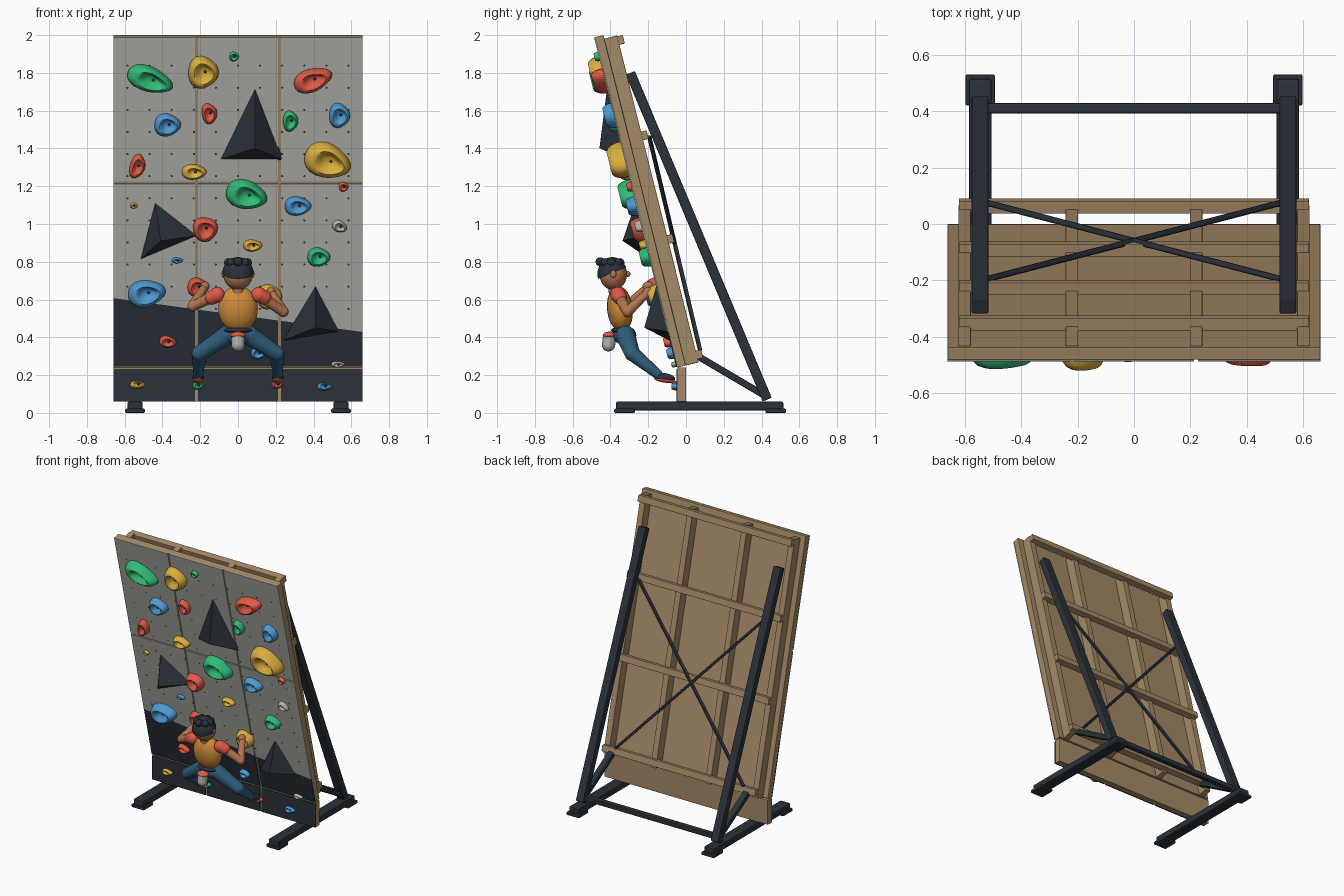
import bpy, bmesh, math
from math import sin, cos, pi, radians
from mathutils import Matrix, Vector

cube = bpy.data.objects.get("Cube")
if cube:
    bpy.data.objects.remove(cube, do_unlink=True)


# Materials
def make_mat(name, code):
    srgb = [int(code[i:i + 2], 16) / 255 for i in (0, 2, 4)]
    col = [c / 12.92 if c < .04 else ((c + .055) / 1.055) ** 2.4 for c in srgb] + [1]
    m = bpy.data.materials.new(name)
    m.use_nodes = True
    m.diffuse_color = col
    m.node_tree.nodes["Principled BSDF"].inputs["Base Color"].default_value = col
    return m


PALETTE = dict(panel_grey="B2B4AD", slate="2B323A", wood="A58A66", green="30BC76",
               yellow="DBAF3E", red="E05A45", blue="4E9AD2", skin="B5754F",
               shirt_orange="D08C38", trouser_blue="30607C")
MAT = {k: make_mat(k, v) for k, v in PALETTE.items()}


# Helpers
def finish(name, bm, *mats, smooth=False, bevel=0):
    bmesh.ops.recalc_face_normals(bm, faces=bm.faces)
    me = bpy.data.meshes.new(name)
    bm.to_mesh(me)
    bm.free()
    for m in mats:
        me.materials.append(MAT[m])
    if smooth:
        me.polygons.foreach_set("use_smooth", [True] * len(me.polygons))
        me.set_sharp_from_angle(angle=radians(50))
    ob = bpy.data.objects.new(name, me)
    bpy.context.scene.collection.objects.link(ob)
    if bevel:
        mod = ob.modifiers.new("edge", "BEVEL")
        mod.width, mod.segments = bevel, 2
    return ob


def add_box(bm, lo, hi, mat=Matrix()):
    lo, hi = Vector(lo), Vector(hi)
    m = mat @ Matrix.Translation((lo + hi) / 2) @ Matrix.Diagonal((*(hi - lo), 1))
    return bmesh.ops.create_cube(bm, size=1, matrix=m)


def box(name, lo, hi, col, mat=Matrix(), bevel=.003):
    bm = bmesh.new()
    add_box(bm, lo, hi, mat)
    return finish(name, bm, col, bevel=bevel)


def between(a, b):
    a, b = Vector(a), Vector(b)
    turn = (b - a).to_track_quat("Z", "Y").to_matrix().to_4x4()
    return Matrix.Translation((a + b) / 2) @ turn, (b - a).length


def beam(name, a, b, w, d, col="slate"):
    m, n = between(a, b)
    return box(name, (-w / 2, -d / 2, -n / 2), (w / 2, d / 2, n / 2), col, m, .006)


def ball(name, at, radii, col, tilt=0):
    bm = bmesh.new()
    m = Matrix.Translation(at) @ Matrix.Rotation(radians(tilt), 4, "X") @ Matrix.Diagonal((*radii, 1))
    bmesh.ops.create_uvsphere(bm, u_segments=20, v_segments=12, radius=1, matrix=m)
    return finish(name, bm, col, smooth=True)


def limb(name, a, b, r1, r2, col):
    bm = bmesh.new()
    m, n = between(a, b)
    bmesh.ops.create_cone(bm, segments=16, radius1=r1, radius2=r2, depth=n, matrix=m)
    for p, r in ((a, r1), (b, r2)):
        bmesh.ops.create_uvsphere(bm, u_segments=16, v_segments=10, radius=r, matrix=Matrix.Translation(p))
    return finish(name, bm, col, smooth=True)


# Wall space: origin on the hinge line, -y out of the face, z up the slope
LEAN = radians(14)
HINGE = .24
BASE = Matrix.Translation((0, -.045, HINGE))
WALL = BASE @ Matrix.Rotation(LEAN, 4, "X")
LENGTH = 1.803


def on_wall(x, z):
    """Frame on the climbing face at a given x and height."""
    if z < HINGE:
        return BASE @ Matrix.Translation((x, 0, z - HINGE))
    return WALL @ Matrix.Translation((x, 0, (z - HINGE) / cos(LEAN)))


# Plywood and timber framing
box("wall_board", (-.66, 0, 0), (.66, .045, LENGTH), "wood", WALL)
box("kick_board", (-.66, 0, .06 - HINGE), (.66, .045, 0), "wood", BASE)
for i, x in enumerate((-.6, -.22, .22, .6)):
    box(f"stud_{i}", (x - .022, .045, 0), (x + .022, .115, LENGTH - .02), "wood", WALL)
for i, u in enumerate((.04, .67, 1.235, 1.755)):
    box(f"rail_{i}", (-.62, .1, u - .023), (.62, .145, u + .023), "wood", WALL)

# Painted facing tiles with gaps, split along a slanted paint line
GAP, SEAM = .007, 1.01
SLOPE, LEVEL = -.14, .288
EDGES = (-.66 - GAP, -.22, .22, .66 + GAP)
bm = bmesh.new()
for x0, x1 in zip(EDGES, EDGES[1:]):
    for u0, u1 in ((0, SEAM), (SEAM, LENGTH + GAP)):
        add_box(bm, (x0 + GAP, -.006, u0 + GAP), (x1 - GAP, 0, u1 - GAP))
bmesh.ops.bisect_plane(bm, geom=bm.verts[:] + bm.edges[:] + bm.faces[:],
                       plane_co=(0, 0, LEVEL), plane_no=(-SLOPE, 0, 1))
for f in bm.faces:
    c = f.calc_center_median()
    f.material_index = int(c.z < LEVEL + SLOPE * c.x)
finish("facing_tiles", bm, "panel_grey", "slate").matrix_world = WALL
for i, (x0, x1) in enumerate(zip(EDGES, EDGES[1:])):
    box(f"kick_tile_{i}", (x0 + GAP, -.006, .06 - HINGE), (x1 - GAP, 0, -GAP), "slate", BASE, 0)

# Grid of bolt holes
bm = bmesh.new()
STEP = .117
for i in range(11):
    for k in range(14):
        m = on_wall((i - 5) * STEP, 1.84 - k * STEP) @ Matrix.Translation((0, -.007, 0))
        bmesh.ops.create_circle(bm, cap_ends=True, segments=8, radius=.006,
                                matrix=m @ Matrix.Rotation(pi / 2, 4, "X"))
finish("bolt_holes", bm, "slate")

# Climbing holds: egg outline lofted up to a rim and down into a pocket
PROFILE = ((1, 0), (1, .3), (.93, .65), (.8, .9), (.66, 1), (.54, .93), (.42, .7), (.25, .55))


def hold(name, x, z, w, h, tilt, col):
    bm = bmesh.new()
    depth = .012 + .36 * math.sqrt(w * h)
    m = on_wall(x, z) @ Matrix.Rotation(radians(-tilt), 4, "Y")
    rings, n = [], 24
    for r, t in PROFILE:
        ring = []
        for j in range(n):
            a = 2 * pi * j / n
            e = r * (1 + .1 * cos(a + 2.6) + .06 * cos(3 * a))
            shift = .1 * (1 - r)
            p = Vector((w / 2 * (e * cos(a) + shift), -t * depth, h / 2 * (e * sin(a) + shift)))
            ring.append(bm.verts.new(m @ p))
        rings.append(ring)
    for lo, hi in zip(rings, rings[1:]):
        for j in range(n):
            bm.faces.new((lo[j], lo[j - 1], hi[j - 1], hi[j]))
    bm.faces.new(rings[-1])
    finish(name, bm, col, smooth=True)
    ball(name + "_bolt", m @ Vector((.04 * w, -.56 * depth, .04 * h)), [.007] * 3, "slate")


HOLDS = dict(
    green=((-.46, 1.77, .25, .13, -20), (-.02, 1.89, .05, .05, 0), (.28, 1.55, .08, .11, 0),
           (.05, 1.16, .22, .15, -15), (.43, .83, .12, .1, 0), (-.21, .145, .06, .04, 0)),
    yellow=((-.18, 1.81, .16, .17, 0), (-.23, 1.28, .13, .08, 0), (.48, 1.34, .25, .18, -20),
            (-.55, 1.1, .04, .03, 0), (.08, .89, .1, .06, 0), (.17, .62, .13, .13, 0),
            (-.53, .15, .08, .04, 0)),
    red=((.4, 1.77, .21, .12, 20), (-.15, 1.59, .08, .11, 10), (-.53, 1.31, .08, .13, -15),
         (-.17, .98, .13, .13, 20), (.56, 1.2, .05, .05, 0), (-.21, .67, .11, .1, 0),
         (-.37, .38, .09, .06, -10), (.21, .15, .06, .04, 0)),
    blue=((-.37, 1.53, .14, .12, 0), (.54, 1.58, .11, .13, 0), (.32, 1.1, .14, .1, 0),
          (-.32, .81, .06, .03, 0), (-.48, .64, .2, .14, 10), (.11, .32, .08, .06, 0),
          (.46, .14, .08, .04, 0)),
    panel_grey=((.54, .99, .08, .06, -25), (.53, .26, .07, .03, 0)))
for col, group in HOLDS.items():
    for i, spec in enumerate(group):
        hold(f"{col}_hold_{i}", *spec, col)

# Pyramid volumes: three base corners and a raised apex
VOLUMES = (((.09, 1.73), (-.1, 1.34), (.24, 1.34), (.09, 1.43)),
           ((-.44, 1.12), (-.52, .81), (-.21, .94), (-.41, .94)),
           ((.41, .68), (.23, .38), (.54, .43), (.41, .48)))
for i, pts in enumerate(VOLUMES):
    bm = bmesh.new()
    vs = [bm.verts.new(on_wall(*p) @ Vector((0, -.12 if k == 3 else 0, 0))) for k, p in enumerate(pts)]
    for tri in ((0, 1, 2), (0, 1, 3), (1, 2, 3), (2, 0, 3)):
        bm.faces.new([vs[t] for t in tri])
    finish(f"volume_{i}", bm, "slate")

# Steel stand, both sides
for side, s in (("right", -1), ("left", 1)):
    x = s * .545
    box(f"{side}_foot_beam", (x - .04, -.37, .012), (x + .04, .515, .06), "slate", bevel=.008)
    for end, y in (("front", -.325), ("back", .475)):
        box(f"{side}_{end}_foot_pad", (x - .052, y - .055, 0), (x + .052, y + .055, .022), "slate", bevel=.006)
    beam(f"{side}_strut", (x, -.295, 1.8), (x, .43, .07), .06, .052)
    beam(f"{side}_lower_strut", (x, .055, .305), (x, .42, .09), .045, .036)
    beam(f"{side}_cross_brace", (s * .52, .075, .33), (-s * .52, -.195, 1.465), .022, .018)
beam("rear_crossbar", (-.545, .41, .1), (.545, .41, .1), .036, .036)

# Climber: head and hair
ball("head", (0, -.385, .735), (.078, .073, .085), "skin")
ball("nose", (0, -.312, .735), (.014, .018, .016), "skin")
bm = bmesh.new()
bmesh.ops.create_uvsphere(bm, u_segments=20, v_segments=14, radius=1)
bmesh.ops.bisect_plane(bm, geom=bm.verts[:] + bm.edges[:] + bm.faces[:], plane_co=(0, 0, .05),
                       plane_no=(0, -.35, 1), clear_inner=True)
bm.transform(Matrix.Translation((0, -.39, .735)) @ Matrix.Diagonal((.083, .079, .09, 1)))
finish("hair_cap", bm, "slate", smooth=True)
for i in range(8):
    a = 2 * pi * i / 8
    ball(f"hair_curl_{i}", (.05 * cos(a), -.395 + .045 * sin(a), .795), [.024] * 3, "slate")
ball("hair_bun", (0, -.455, .8), [.024] * 3, "slate")

# Climber: body
limb("neck", (0, -.375, .62), (0, -.385, .7), .032, .03, "skin")
ball("torso", (0, -.35, .55), (.105, .068, .123), "shirt_orange", 6)
ball("belt", (0, -.335, .437), (.085, .062, .02), "slate")
ball("hips", (0, -.325, .41), (.088, .062, .05), "trouser_blue")
limb("chalk_bag", (0, -.41, .36), (0, -.405, .395), .035, .036, "panel_grey")
ball("chalk_bag_rim", (0, -.405, .412), (.042, .036, .018), "red")

# Climber: limbs
for side, s, drop in (("right", -1, 0), ("left", 1, .03)):
    shoulder = (s * .11, -.36, .625)
    elbow = (s * .24, -.31, .565 - drop)
    hand = (s * .175, -.2, .67 - drop)
    limb(f"{side}_sleeve", shoulder, (s * .14, -.35, .61), .042, .038, "red")
    limb(f"{side}_upper_arm", shoulder, elbow, .03, .027, "skin")
    limb(f"{side}_forearm", elbow, hand, .028, .02, "skin")
    ball(f"{side}_hand", hand, (.024, .03, .026), "skin")
    hip, knee, ankle = (s * .06, -.32, .41), (s * .205, -.285, .315), (s * .21, -.15, .205)
    limb(f"{side}_thigh", hip, knee, .052, .041, "trouser_blue")
    limb(f"{side}_shin", knee, ankle, .04, .026, "trouser_blue")
    ball(f"{side}_ear", (s * .077, -.385, .735), (.01, .016, .02), "skin")
    ball(f"{side}_shoe", (s * .21, -.115, .187), (.031, .058, .024), "slate", -8)
    ball(f"{side}_shoe_sole", (s * .21, -.112, .174), (.029, .056, .014), "red", -8)
